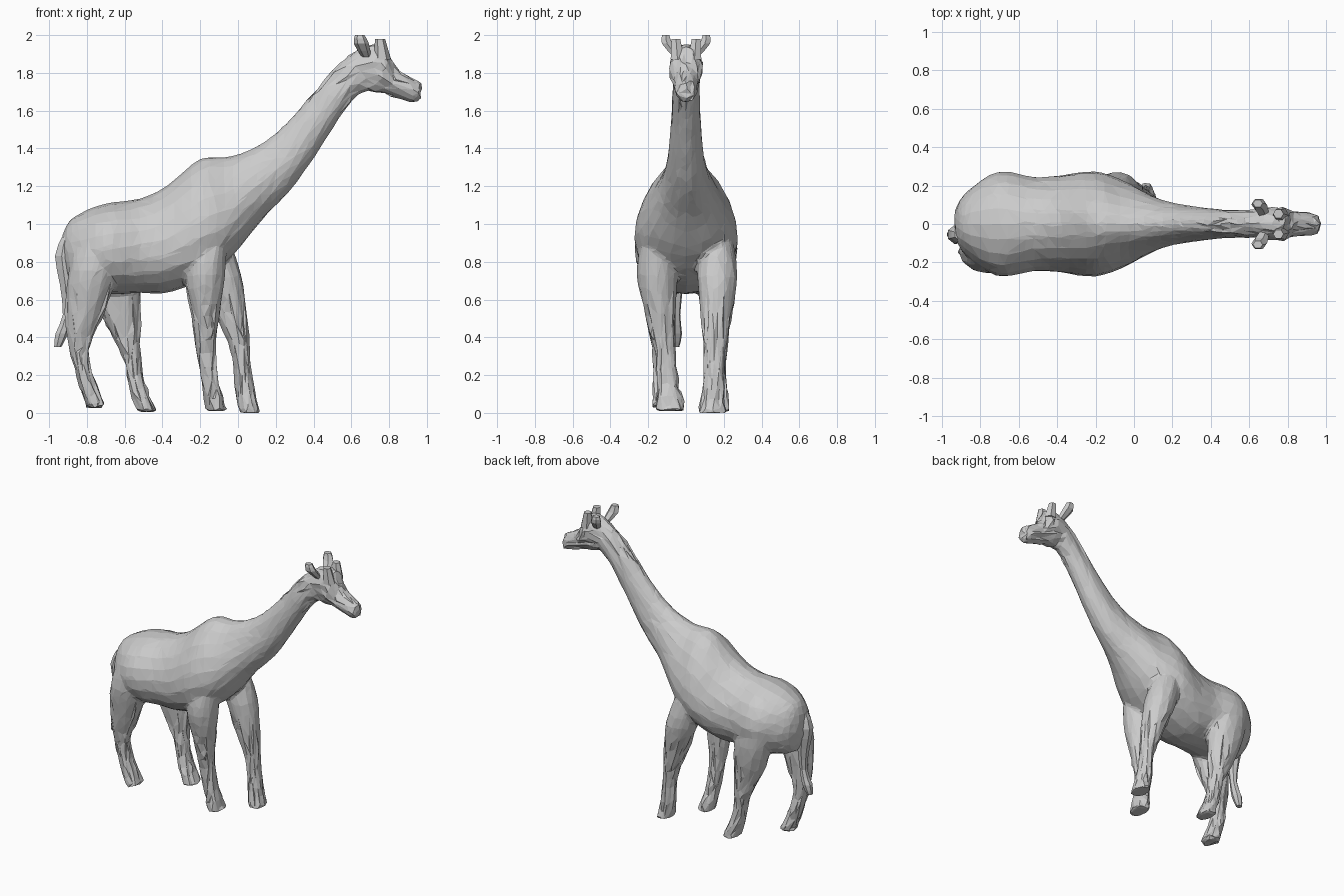
import bpy, bmesh, random
from math import sin, cos, pi
from mathutils import Vector

if "Cube" in bpy.data.objects:
    bpy.data.objects.remove(bpy.data.objects["Cube"])

random.seed(4)


def smooth(rows, steps):
    """Catmull-Rom curve through rows of numbers."""
    rows = [Vector(r) for r in rows]
    out = []
    for i in range(len(rows) - 1):
        a, b, c, d = (rows[min(max(i + j, 0), len(rows) - 1)] for j in (-1, 0, 1, 2))
        for s in range(steps):
            t = s / steps
            out.append((2 * b + (c - a) * t + (2 * a - 5 * b + 4 * c - d) * t**2
                        + (3 * b - a - 3 * c + d) * t**3) / 2)
    return out + [rows[-1]]


def loft(name, rings, sides):
    """Skin rings of (centre, half axis, half width in y, pear shape)."""
    bm = bmesh.new()
    loops = []
    for c, u, w, k in rings:
        angles = [2 * pi * i / sides for i in range(sides)]
        loops.append([bm.verts.new(c + u * cos(a) + Vector((0, w * sin(a) * (1 - k * cos(a)), 0)))
                      for a in angles])
    for a, b in zip(loops, loops[1:]):
        for i in range(sides):
            bm.faces.new((a[i - 1], a[i], b[i], b[i - 1]))
    bm.faces.new(loops[0])
    bm.faces.new(loops[-1])
    bmesh.ops.recalc_face_normals(bm, faces=bm.faces)
    me = bpy.data.meshes.new(name)
    bm.to_mesh(me)
    bm.free()
    ob = bpy.data.objects.new(name, me)
    bpy.context.collection.objects.link(ob)
    return ob


def trunk_ring(r):
    """Slanted ring from top x, top z, bottom x, bottom z, half width."""
    p, q = Vector((r[0], 0, r[1])), Vector((r[2], 0, r[3]))
    c = (p + q) / 2
    return c, (p - q) / 2, r[4], max(0, .35 - .5 * abs(c.x + .07))


def level_ring(x, y, z, hx, hy):
    return Vector((x, y, z)), Vector((hx, 0, 0)), hy, 0


# torso: x, top, bottom, half width
torso = [(-.935, .93, .78, .06), (-.88, 1.03, .66, .16), (-.71, 1.105, .63, .272),
         (-.52, 1.135, .635, .245), (-.38, 1.2, .635, .25), (-.2, 1.345, .7, .265),
         (-.03, 1.36, .83, .205)]
# neck and head: top x, top z, bottom x, bottom z, half width
neck = [(.14, 1.435, .13, 1.025, .128), (.3, 1.58, .32, 1.23, .09), (.57, 1.88, .61, 1.66, .07),
        (.76, 1.95, .74, 1.695, .088), (.835, 1.835, .81, 1.68, .068),
        (.945, 1.765, .93, 1.645, .055), (.975, 1.735, .963, 1.648, .045)]
rows = [(x, t, x, b, w) for x, t, b, w in torso] + neck
parts = [loft("giraffe_body", map(trunk_ring, smooth(rows, 4)), 20)]

# legs share heights and widths; each has its own stride
heights = (.9, .72, .5, .3, .13, 0)
widths = (.085, .108, .078, .057, .06, .08)
front_depth = (.1, .108, .077, .05, .05, .055)
hind_depth = (.12, .135, .105, .05, .048, .052)
legs = [  # name, x down the leg, depth, y at top, y at hoof, hoof lift
    ("front_leg_near", (-.16, -.175, -.175, -.165, -.145, -.112), front_depth, -.155, -.08, .01),
    ("front_leg_far", (-.14, -.085, -.03, .018, .035, .062), front_depth, .165, .14, 0),
    ("hind_leg_near", (-.72, -.765, -.812, -.84, -.8, -.75), hind_depth, -.15, -.11, .03),
    ("hind_leg_far", (-.7, -.66, -.615, -.567, -.53, -.478), hind_depth, .165, .16, .005),
]
for name, xs, depth, y_top, y_hoof, lift in legs:
    rows = [(x, y_hoof + (y_top - y_hoof) * min(1, z / .7), z + lift, d, w)
            for x, z, d, w in zip(xs, heights, depth, widths)]
    parts.append(loft(name, [level_ring(*r) for r in smooth(rows, 3)], 12))

# fuse body and legs to one faceted skin
for ob in parts:
    ob.select_set(True)
body = bpy.context.view_layer.objects.active = parts[0]
bpy.ops.object.join()
fuse = body.modifiers.new("fuse", 'REMESH')
fuse.mode = 'VOXEL'
fuse.voxel_size = .014
body.modifiers.new("relax", 'SMOOTH').iterations = 5
body.modifiers.new("facet", 'DECIMATE').ratio = .07
for m in ("fuse", "relax", "facet"):
    bpy.ops.object.modifier_apply(modifier=m)

# roughen the legs and head like chiselled facets
for v in body.data.vertices:
    amount = .007 if .02 < v.co.z < .6 or v.co.z > 1.65 else .002
    v.co += Vector([random.uniform(-amount, amount) for _ in range(3)])

# ears and horns in pairs: x, y, z, half depth, half width
ear = [(.68, .045, 1.885, .025, .025), (.653, .1, 1.955, .04, .032), (.645, .107, 2, .025, .022)]
horn = [(.765, .045, 1.87, .045, .042), (.752, .053, 1.98, .027, .026)]
for side, s in (("near", -1), ("far", 1)):
    for name, rows in (("ear_", ear), ("horn_", horn)):
        loft(name + side, [level_ring(x, y * s, z, d, w) for x, y, z, d, w in smooth(rows, 2)], 6)

# tail with tuft: x, height, radius
tail = [(-.905, .93, .03), (-.922, .83, .052), (-.905, .68, .042), (-.905, .52, .025),
        (-.935, .42, .035), (-.955, .35, .02)]
loft("tail", [level_ring(x, -.055, z, r, r) for x, z, r in smooth(tail, 2)], 7)
